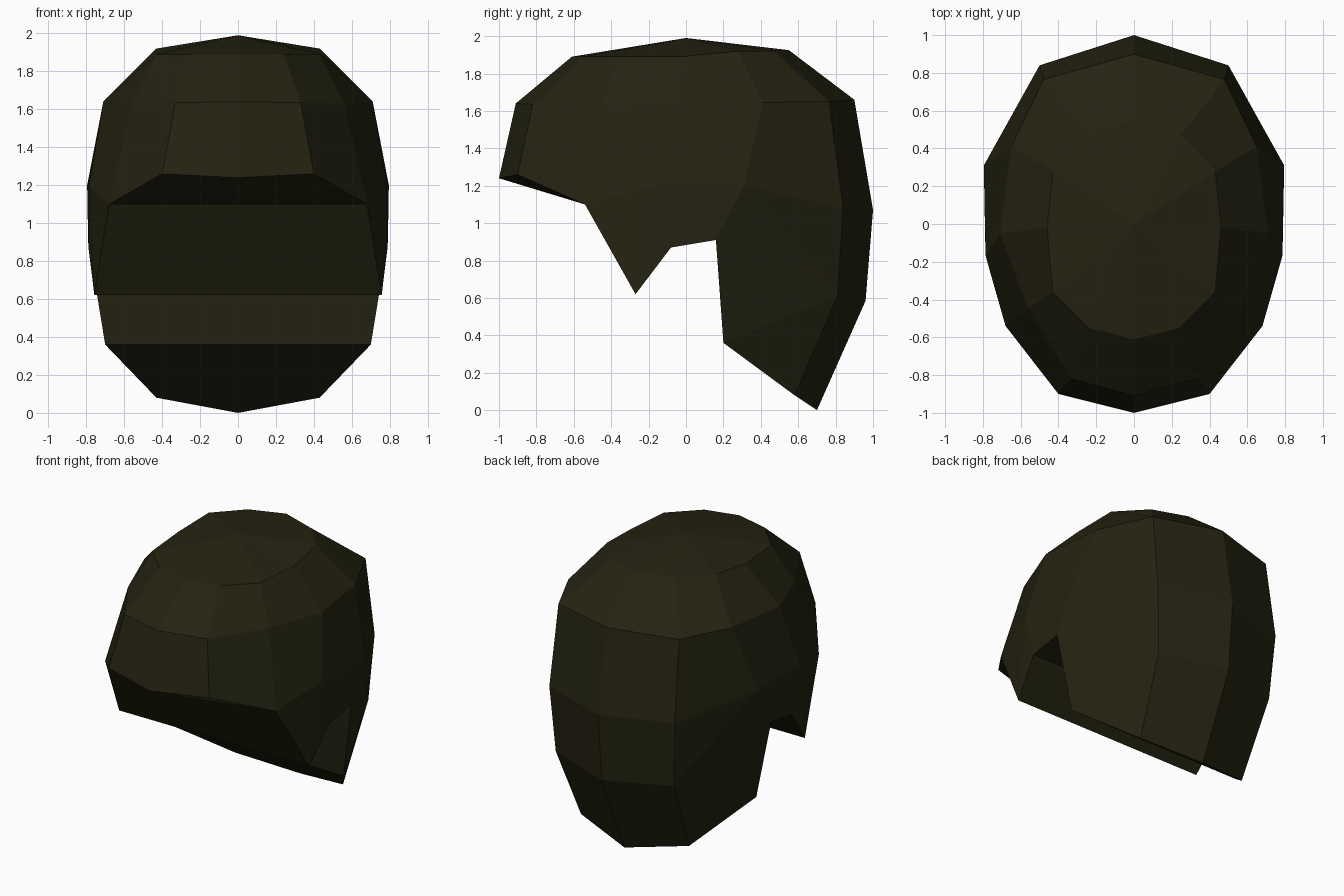
import bpy, bmesh

if "Cube" in bpy.data.objects:
    bpy.data.objects.remove(bpy.data.objects["Cube"])

mat = bpy.data.materials.new("dark olive brown")
mat.diffuse_color = (0.018, 0.0165, 0.0055, 1)
mat.use_nodes = True
mat.node_tree.nodes["Principled BSDF"].inputs["Base Color"].default_value = mat.diffuse_color

# Right half of the hair, each ring running from front centre to back centre
apex = [(0, 0, 1.99)]
crown = [(0, -.61, 1.89), (.24, -.55, 1.89), (.43, -.36, 1.89), (.46, -.02, 1.89),
         (.43, .28, 1.92), (.25, .47, 1.92), (0, .55, 1.925)]
brow = [(0, -.91, 1.64), (.33, -.82, 1.635), (.56, -.45, 1.63), (.71, -.05, 1.64),
        (.65, .41, 1.645), (.48, .765, 1.65), (0, .90, 1.66)]
ear = [(0, -1, 1.24), (.4, -.9, 1.26), (.68, -.54, 1.10), (.785, -.17, 1.2),
       (.795, .31, 1.2), (.5, .84, 1.08), (0, 1, 1.07)]
# Sideburn tip, ear notch, neck corner, nape
lower = [(.757, -.27, .62), (.788, -.08, .87), (.79, .16, .91), (.70, .20, .36),
         (.43, .58, .08), (0, .70, 0), (.47, .81, .61), (0, .96, .585)]

A, C, B, E, L = 0, 1, 8, 15, 22
faces = []
for i in range(6):
    faces.append((A, C + i, C + i + 1))
    for top, bottom in ((C, B), (B, E)):
        faces.append((top + i, bottom + i, bottom + i + 1, top + i + 1))
tip, notch_f, notch_b, neck, nape, nape_mid, back, back_mid = range(L, L + 8)
faces += [(E + 2, tip, E + 3), (tip, notch_f, E + 3), (notch_f, notch_b, E + 4, E + 3),
          (notch_b, neck, back, E + 4), (neck, nape, back), (E + 4, back, E + 5),
          (E + 5, back, back_mid, E + 6), (back, nape, nape_mid, back_mid)]

bm = bmesh.new()


def centre(v):
    return (0, v[1], v[2])


# Build each half, closing the underside straight across to the centre plane
pts = apex + crown + brow + ear + lower
for side in (1, -1):
    def add(loop):
        bm.faces.new([bm.verts.new((side * x, y, z)) for x, y, z in loop])
    for f in faces:
        add([pts[i] for i in f])
    add([pts[E], pts[E + 1], pts[E + 2], centre(pts[E + 2])])
    edge = [E + 2, tip, notch_f, notch_b, neck]
    for a, b in zip(edge, edge[1:]):
        add([pts[a], pts[b], centre(pts[b]), centre(pts[a])])
    add([pts[neck], pts[nape], pts[nape_mid], centre(pts[neck])])

bmesh.ops.remove_doubles(bm, verts=bm.verts, dist=0.0005)
bmesh.ops.recalc_face_normals(bm, faces=bm.faces)
mesh = bpy.data.meshes.new("hair")
bm.to_mesh(mesh)
bm.free()
mesh.materials.append(mat)
bpy.context.collection.objects.link(bpy.data.objects.new("hair", mesh))
